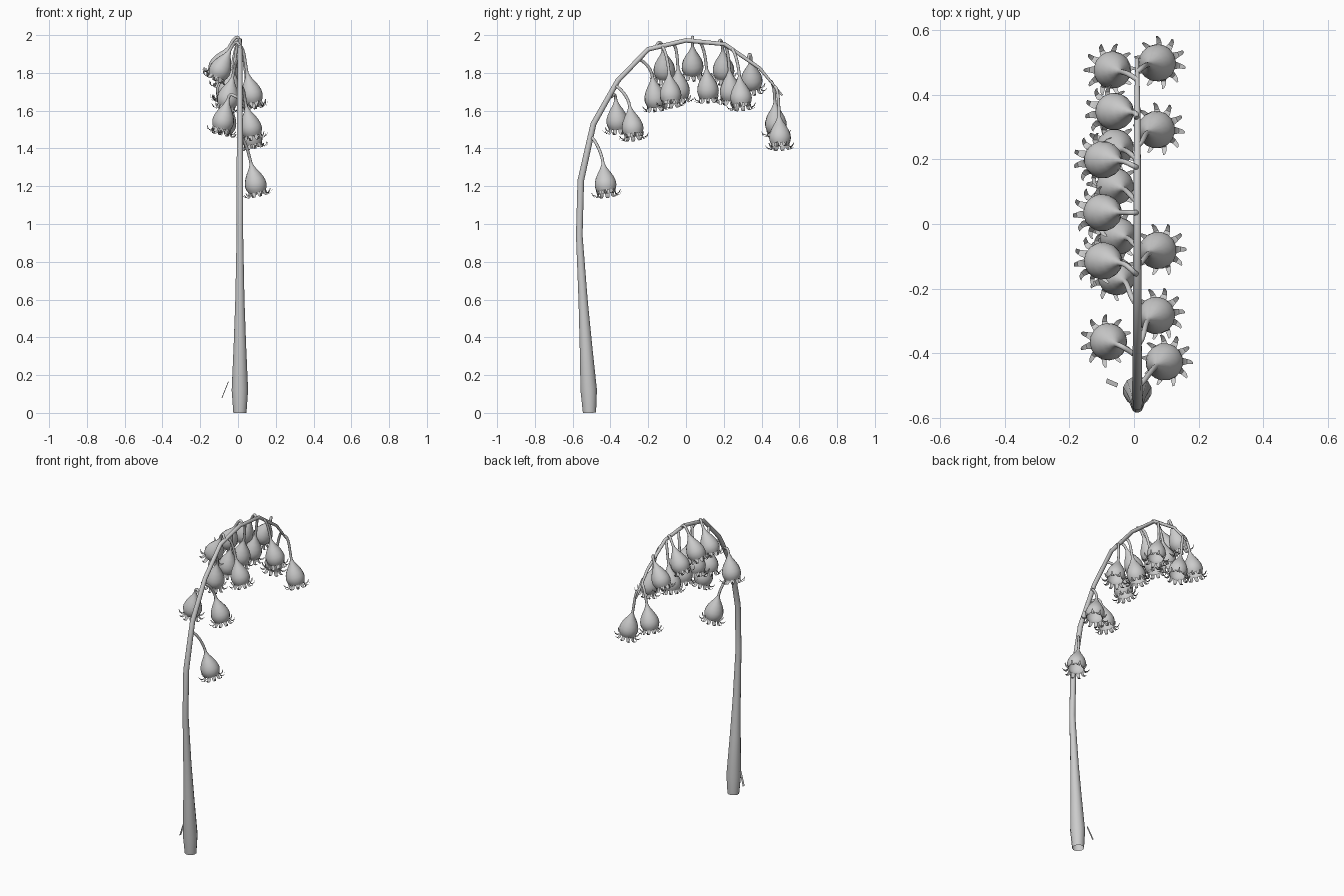
import bpy, bmesh, math
from mathutils import Vector
from mathutils.geometry import interpolate_bezier

if "Cube" in bpy.data.objects:
    bpy.data.objects.remove(bpy.data.objects["Cube"])

grey = bpy.data.materials.new("plant_grey")
grey.diffuse_color = (0.6, 0.6, 0.6, 1)
grey.use_nodes = True
grey.node_tree.nodes["Principled BSDF"].inputs["Base Color"].default_value = grey.diffuse_color


def finish(bm, name, angle=50):
    mesh = bpy.data.meshes.new(name)
    bmesh.ops.recalc_face_normals(bm, faces=bm.faces)
    bm.to_mesh(mesh)
    bm.free()
    mesh.materials.append(grey)
    ob = bpy.data.objects.new(name, mesh)
    bpy.context.collection.objects.link(ob)
    bpy.ops.object.select_all(action='DESELECT')
    ob.select_set(True)
    bpy.context.view_layer.objects.active = ob
    bpy.ops.object.shade_smooth_by_angle(angle=math.radians(angle))
    return ob


def sweep(bm, pts, radii, sides):
    """Open tube along pts with its own radius at each point."""
    rings = []
    for i, (p, r) in enumerate(zip(pts, radii)):
        t = (pts[min(i + 1, len(pts) - 1)] - pts[max(i - 1, 0)]).normalized()
        if i == 0:
            u = t.orthogonal().normalized()
        u = (u - t * u.dot(t)).normalized()
        v = t.cross(u)
        rings.append([bm.verts.new(p + r * (u * math.cos(a) + v * math.sin(a)))
                      for a in (2 * math.pi * k / sides for k in range(sides))])
    for a, b in zip(rings, rings[1:]):
        for k in range(sides):
            bm.faces.new((a[k], a[(k + 1) % sides], b[(k + 1) % sides], b[k]))


# Arching stem: y, z, radius
stem = [(-.511, 0, .036), (-.515, .12, .045), (-.53, .36, .034), (-.545, .6, .025),
        (-.565, .94, .018), (-.557, 1.23, .018), (-.49, 1.53, .016), (-.36, 1.76, .014),
        (-.2, 1.925, .013), (0, 1.972, .012), (.205, 1.952, .011), (.39, 1.825, .009),
        (.51, 1.68, .005)]
bm = bmesh.new()
sweep(bm, [Vector((.01, y, z)) for y, z, r in stem], [s[2] for s in stem], 12)
finish(bm, "stem")


def stem_z(y):
    for (y0, z0, _), (y1, z1, _) in zip(stem[5:], stem[6:]):
        if y0 <= y <= y1:
            return z0 + (z1 - z0) * (y - y0) / (y1 - y0)


# Bell outline: distance along the axis, radius
BELL = [(.01, .011), (.03, .02), (.052, .034), (.078, .048), (.102, .056),
        (.122, .058), (.14, .054), (.155, .047)]
# Curled tooth: outward radius, distance along the axis, half width
TOOTH = [(.047, .152, .012), (.049, .168, .011), (.059, .177, .008),
         (.073, .172, .006), (.082, .157, .003)]


def flower(index, centre, attach_y, loop):
    c = Vector(centre)
    side = math.copysign(1, c.x)
    lean_y = max(-.2, min(.2, (c.y - attach_y) * 1.5))
    axis = Vector((side * (.5 if loop else .22), lean_y, -1)).normalized()
    neck = c - axis * .1
    start = Vector((.01, attach_y, stem_z(attach_y)))
    # Looped stalks rise over the stem before hanging down
    pull = Vector((-.01, 0, .035)) if loop else Vector((side * .025, .02, -.01))
    stalk = interpolate_bezier(start, start + pull, neck - axis * .06, neck, 9)
    bm = bmesh.new()
    pts = [Vector(p) for p in stalk] + [neck + axis * d for d, r in BELL]
    sweep(bm, pts, [.008] * 9 + [r for d, r in BELL], 16)
    u = axis.orthogonal().normalized()
    v = axis.cross(u)
    for k in range(10):
        a = 2 * math.pi * (k + .37 * index) / 10
        out = u * math.cos(a) + v * math.sin(a)
        across = axis.cross(out)
        prev = None
        for r, d, w in TOOTH:
            mid = neck + axis * d + out * r
            pair = [bm.verts.new(mid - across * w), bm.verts.new(mid + across * w)]
            if prev:
                bm.faces.new((prev[0], prev[1], pair[1], pair[0]))
            prev = pair
    finish(bm, f"bell_flower_{index}")


# Flowers: bell centre, height on the stem where the stalk starts, looped stalk
flowers = [
    ((.09, -.428, 1.225), -.505, False), ((-.075, -.365, 1.56), -.41, False),
    ((.065, -.285, 1.525), -.375, False), ((-.05, -.165, 1.68), -.25, False),
    ((-.088, -.115, 1.83), -.155, True), ((.07, -.083, 1.70), -.13, False),
    ((-.045, -.038, 1.725), -.07, False), ((-.09, .035, 1.85), .035, True),
    ((-.055, .115, 1.725), .07, False), ((-.088, .198, 1.83), .175, True),
    ((-.055, .235, 1.715), .2, False), ((.065, .29, 1.685), .24, False),
    ((-.053, .347, 1.775), .33, True), ((-.063, .475, 1.545), .445, False),
    ((.068, .497, 1.475), .47, False),
]
for i, f in enumerate(flowers, 1):
    flower(i, *f)

# Thin loose leaf sliver beside the base
bm = bmesh.new()
bm.faces.new([bm.verts.new(p) for p in ((-.083, -.477, .08), (-.049, -.492, .165),
                                        (-.053, -.505, .165), (-.087, -.491, .08))])
finish(bm, "leaf_sliver")
